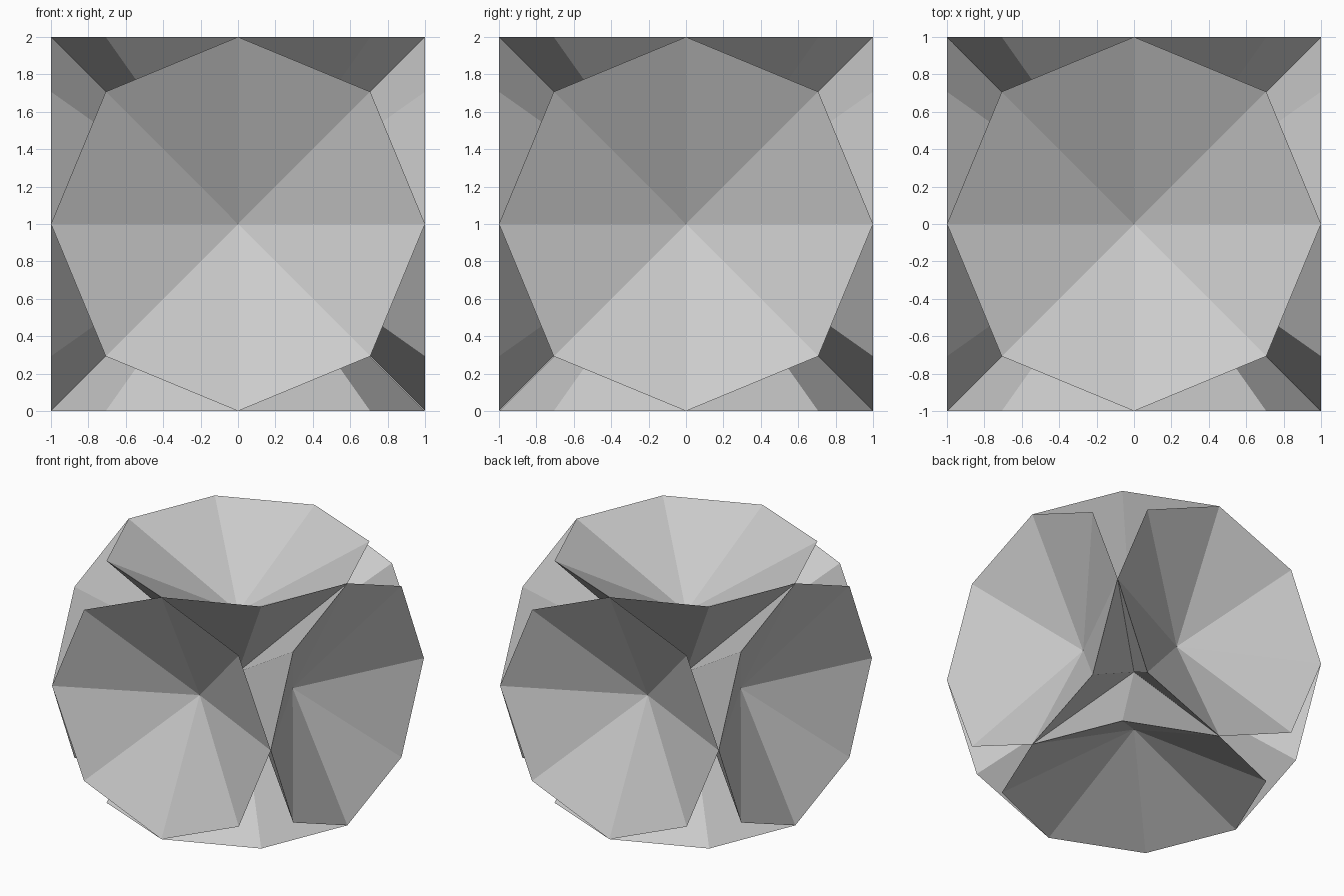
import bpy, bmesh
from math import cos, sin, tau
from mathutils import Vector

if "Cube" in bpy.data.objects:
    bpy.data.objects.remove(bpy.data.objects["Cube"])

SIDES = 8
CENTRE = Vector((0, 0, 1))


def dished_cone(name, axis):
    """Eight-sided cone with its tip at the centre and a shallow conical dish in its base."""
    bm = bmesh.new()
    rot = Vector((0, 0, 1)).rotation_difference(Vector(axis)).to_matrix()

    def add(x, y, z):
        return bm.verts.new(rot @ Vector((x, y, z)) + CENTRE)

    tip, dish = add(0, 0, 0), add(0, 0, 0.5)
    rim = [add(cos(tau * i / SIDES), sin(tau * i / SIDES), 1) for i in range(SIDES)]
    for a, b in zip(rim, rim[1:] + rim[:1]):
        bm.faces.new((a, b, dish))
        bm.faces.new((b, a, tip))
    bmesh.ops.recalc_face_normals(bm, faces=bm.faces)
    mesh = bpy.data.meshes.new(name)
    bm.to_mesh(mesh)
    bm.free()
    bpy.context.collection.objects.link(bpy.data.objects.new(name, mesh))


# one cone towards each side of the enclosing cube
for name, axis in {
    "front_cone": (0, -1, 0), "back_cone": (0, 1, 0),
    "left_cone": (-1, 0, 0), "right_cone": (1, 0, 0),
    "top_cone": (0, 0, 1), "bottom_cone": (0, 0, -1),
}.items():
    dished_cone(name, axis)
